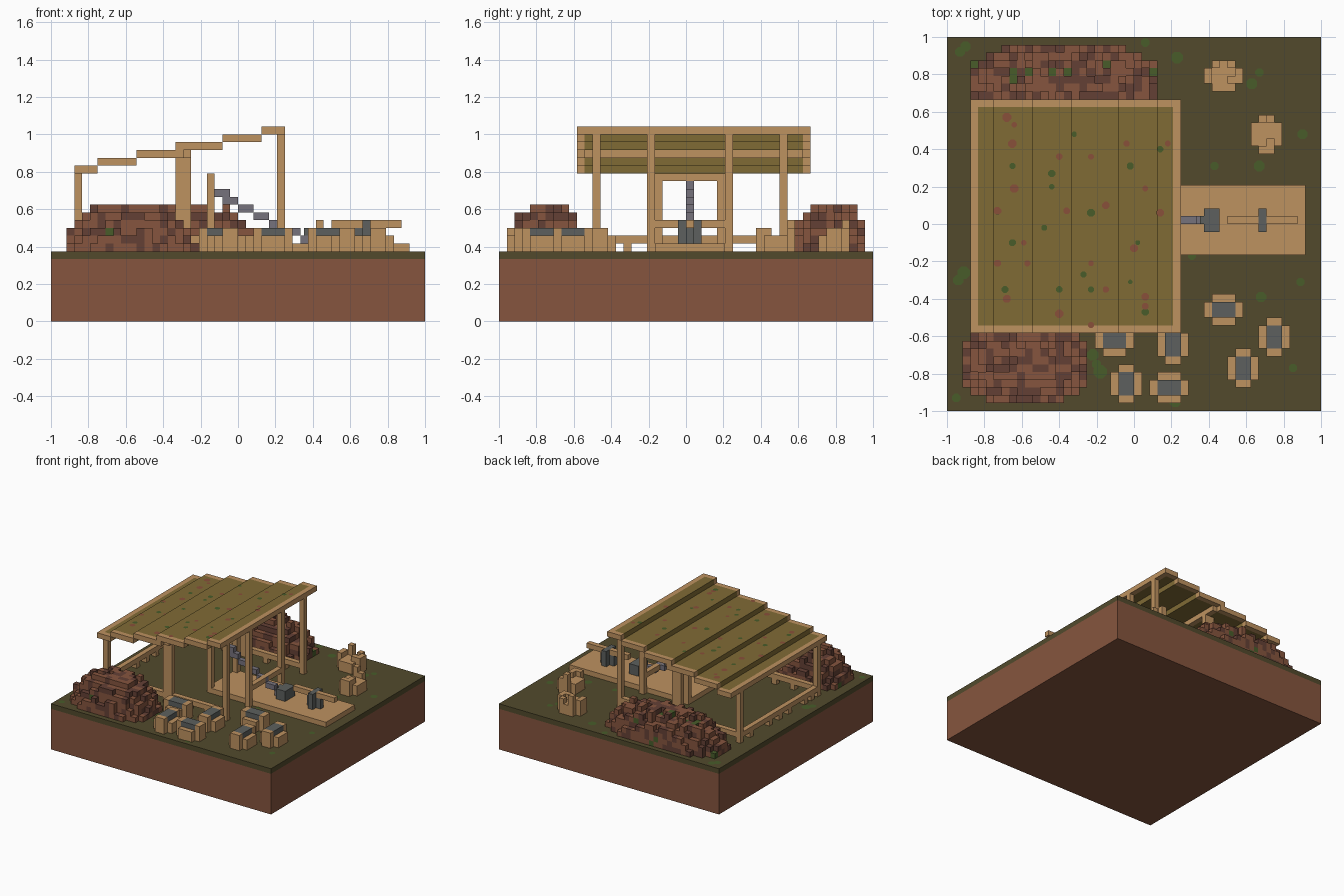
import bpy, bmesh, math, random

random.seed(7)
old = bpy.data.objects.get("Cube")
if old:
    bpy.data.objects.remove(old, do_unlink=True)

U = 1 / 24  # one block


def lin(c):
    c /= 255
    return c / 12.92 if c <= 0.04045 else ((c + 0.055) / 1.055) ** 2.4


def material(name, *rgb):
    m = bpy.data.materials.new(name)
    col = [lin(c) for c in rgb] + [1]
    m.diffuse_color = col
    m.use_nodes = True
    m.node_tree.nodes["Principled BSDF"].inputs["Base Color"].default_value = col
    return m


WOOD = material("light wood", 190, 146, 96)
THATCH = material("olive thatch", 128, 107, 53)
GRASS = material("dark grass", 82, 74, 44)
SOIL = material("soil brown", 134, 85, 62)
DARK = material("dark soil", 100, 64, 53)
LEAF = material("leaf green", 72, 92, 42)
STONE = material("dark grey", 93, 96, 94)
SLATE = material("slate", 118, 114, 124)
RUST = material("rust red", 136, 80, 58)


def finish(name, bm, mats):
    me = bpy.data.meshes.new(name)
    bm.to_mesh(me)
    bm.free()
    for m in mats:
        me.materials.append(m)
    ob = bpy.data.objects.new(name, me)
    bpy.context.scene.collection.objects.link(ob)
    return ob


def add_box(bm, x0, x1, y0, y1, z0, z1):
    vs = bmesh.ops.create_cube(bm, size=1)["verts"]
    for v in vs:
        v.co = ((x1 if v.co.x > 0 else x0) * U,
                (y1 if v.co.y > 0 else y0) * U,
                (z1 if v.co.z > 0 else z0) * U)


def boxes(name, mat, *specs):
    """Boxes given as x0, x1, y0, y1, z0, z1 in blocks."""
    bm = bmesh.new()
    for s in specs:
        add_box(bm, *s)
    return finish(name, bm, [mat])


def voxels(name, cells, mats):
    """Outer skin of a set of unit blocks: {(x, y, z): material index}."""
    bm = bmesh.new()
    for (x, y, z), mi in cells.items():
        c = (x + 0.5, y + 0.5, z + 0.5)
        for ax in range(3):
            for s in (-1, 1):
                n = [x, y, z]
                n[ax] += s
                if tuple(n) in cells:
                    continue
                a, b = (ax + 1) % 3, (ax + 2) % 3
                vs = []
                for da, db in ((-.5, -.5), (.5, -.5), (.5, .5), (-.5, .5))[::s]:
                    p = list(c)
                    p[ax] += s * 0.5
                    p[a] += da
                    p[b] += db
                    vs.append(bm.verts.new([k * U for k in p]))
                bm.faces.new(vs).material_index = mi
    bmesh.ops.remove_doubles(bm, verts=bm.verts, dist=1e-4)
    return finish(name, bm, mats)


def spots(name, mat, pts, height, r):
    """Thin octagonal patches lying on a surface."""
    bm = bmesh.new()
    for x, y in pts:
        k = r * random.uniform(0.75, 1.3)
        vs = [bm.verts.new((x + k * math.cos(math.pi * (i + .5) / 4),
                            y + k * math.sin(math.pi * (i + .5) / 4),
                            height(x) + 0.002)) for i in range(8)]
        bm.faces.new(vs)
    return finish(name, bm, [mat])


# Ground block
boxes("earth_base", SOIL, (-24, 24, -24, 24, 0, 8))
boxes("grass_layer", GRASS, (-24, 24, -24, 24, 8, 9))
spots("grass_patches", LEAF, [
    (-.93, .92), (.06, .97), (.23, .89), (.67, .81), (.63, .75), (.9, .48),
    (.43, .31), (.67, .31), (.31, -.17), (.68, -.39), (.89, -.31), (.85, -.77),
    (-.94, -.30), (-.91, -.26), (-.95, -.93), (-.2, -.75), (-.22, -.70),
    (-.18, -.79), (.22, -.95), (-.9, .95)], lambda x: 9 * U, 0.03)

# Stepped roof: olive panels with a wooden border
STEPS = [(-21, -18), (-18, -13), (-13, -7), (-8, -2), (-2, 3), (3, 6)]
panel, trim = [], []
for i, (a, b) in enumerate(STEPS):
    z = 19 + i
    lo, hi = (a + 1 if i == 0 else a), (b - 1 if i == 5 else b)
    panel.append((lo, hi, -13, 15, z, z + 1))
    trim += [(a, b, -14, -13, z, z + 1), (a, b, 15, 16, z, z + 1)]
trim += [(-21, -20, -13, 15, 19, 20), (5, 6, -13, 15, 24, 25)]
boxes("roof_panels", THATCH, *panel)
boxes("roof_border", WOOD, *trim)


def roof_z(x):
    return max(20 + i for i, (a, b) in enumerate(STEPS) if a <= x / U <= b) * U


spots("roof_red_spots", RUST, [
    (-.68, .57), (-.64, .53), (-.65, .43), (-.04, .43), (.18, .43), (-.23, .36),
    (-.4, .36), (-.64, .19), (.06, .19), (-.15, .1), (-.73, .07), (-.36, .07),
    (.14, .06), (-.59, -.1), (-.23, -.21), (-.57, -.21), (0, -.13), (-.73, -.21),
    (-.15, -.35), (.06, -.39), (.06, -.44), (-.23, -.54), (-.4, -.48), (-.68, -.4)],
    roof_z, 0.02)
spots("roof_green_spots", LEAF, [
    (-.32, .48), (.14, .40), (-.65, .31), (-.44, .27), (-.02, .31), (-.44, .2),
    (-.23, .06), (-.73, .06), (-.48, -.02), (-.65, -.1), (.02, -.1), (-.27, -.27),
    (-.02, -.31), (-.4, -.35), (-.69, -.35), (-.23, -.35), (.06, -.47)], roof_z, 0.017)

# Posts and beams
posts = []
for y in (-12, 12):
    posts += [(-21, -20, y, y + 1, 9, 19), (-8, -6, y, y + 1, 9, 22),
              (5, 6, y, y + 1, 9, 24)]
posts += [(5, 6, y, y + 1, 9, 24) for y in (-5, 5)]
boxes("posts", WOOD, *posts)
boxes("cross_beams", WOOD, (-7, -6, -13, 15, 21, 22), (5, 6, -4, 5, 12, 13))

# Low rails on short legs around the shelter
rails = [(-21, -20, -11, 12, 10, 11)]
rails += [(-20, 5, y, y + 1, 10, 11) for y in (-12, 12)]
rails += [(-21, -20, y, y + 1, 9, 10) for y in (-10, -8, -3, 0, 3, 9)]
rails += [(x, x + 1, y, y + 1, 9, 10) for x in (-16, -12, -3, 1) for y in (-12, 12)]
boxes("low_rails", WOOD, *rails)

# Working platform, gate frame and stepped chute
boxes("platform", WOOD, (-4, 22, -4, 5, 9, 10))
boxes("gate_frame", WOOD, (-4, -3, -4, -3, 10, 19), (-4, -3, 4, 5, 10, 19),
      (-4, -3, -3, 4, 18, 19))
CHUTE = [(8, 9), (6, 8), (4, 6), (2, 4), (0, 2), (-2, 0), (-3, -1), (-4, -3)]
boxes("chute", SLATE, *[(a, b, 0, 1, 10 + i, 11 + i) for i, (a, b) in enumerate(CHUTE)])

# Cross-shaped machine parts on the platform
boxes("chute_stop", STONE, (9, 11, -1, 2, 10, 12), (8.5, 9, 0, 1, 11, 12))
boxes("press_stand", STONE, (16, 17, -1, 2, 10, 13), (15, 16, 0, 1, 10, 12),
      (17, 18, 0, 1, 10, 12))
boxes("press_handle", WOOD, (12, 16, 0, 1, 12, 13), (17, 21, 0, 1, 12, 13))


# Baskets: rim cells beside the cut corners stand one block higher
def basket(name, x0, y0, w, d, filled):
    cells = {}
    for i in range(w):
        for j in range(d):
            ex, ey = i in (0, w - 1), j in (0, d - 1)
            if ex and ey:
                continue
            inner = not ex and not ey
            raised = (ex and j in (1, d - 2) and d == 4) or \
                     (ey and i in (1, w - 2) and w == 4)
            if inner:
                top = 12 if filled else 11
            else:
                top = 12 if raised else 11
            for z in range(9, top):
                cells[x0 + i, y0 + j, z] = 1 if inner and filled else 0
    if not filled:
        cells[x0 + 1, y0 + d - 1, 11] = 0
        cells[x0 + w - 2, y0 + d - 1, 11] = 0
        cells[x0 + 1, y0 + d - 1, 12] = 0
        cells[x0 + w - 2, y0 + 1, 11] = 0
    voxels(name, cells, [WOOD, STONE])


FILLED = [(-5, -17, 5, 4), (3, -18, 4, 5), (9, -13, 5, 4), (16, -17, 4, 5),
          (12, -21, 4, 5), (-3, -23, 4, 5), (2, -23, 5, 4)]
for n, b in enumerate(FILLED):
    basket(f"filled_basket_{n + 1}", *b, True)
for n, b in enumerate([(9, 17, 5, 4), (15, 9, 4, 5)]):
    basket(f"empty_basket_{n + 1}", *b, False)


# Earth heaps made of blocks
def heap(name, cx, cy, rx, ry):
    cells = {}
    for x in range(math.floor(cx - rx), math.ceil(cx + rx)):
        for y in range(math.floor(cy - ry), math.ceil(cy + ry)):
            r = abs((x + .5 - cx) / rx) ** 2.4 + abs((y + .5 - cy) / ry) ** 2.4
            if r >= 1:
                continue
            h = 6.3 * (1 - r) ** 0.55 + random.uniform(-0.9, 0.5)
            for z in range(max(1, min(6, round(h)))):
                cells[x, y, 9 + z] = random.choices((0, 1, 2), (58, 39, 3))[0]
    voxels(name, cells, [SOIL, DARK, LEAF])


heap("back_heap", -9, 18.5, 12.2, 4.9)
heap("front_heap", -14, -18, 8.2, 5.1)
